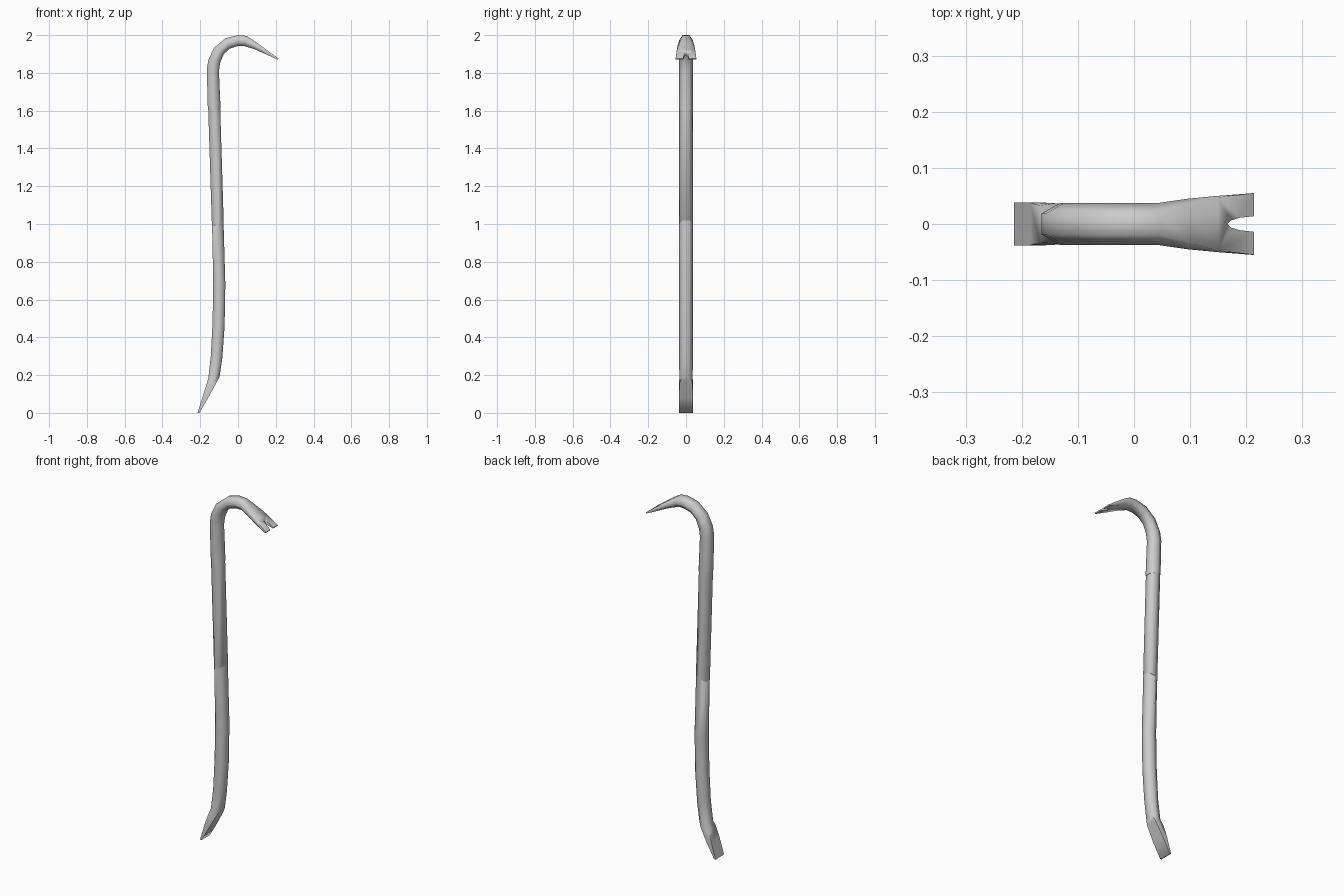
import bpy, bmesh, math

if "Cube" in bpy.data.objects:
    bpy.data.objects.remove(bpy.data.objects["Cube"])

B = 0.037  # half width of the hexagonal bar


def finish(name, bm):
    bmesh.ops.recalc_face_normals(bm, faces=bm.faces)
    me = bpy.data.meshes.new(name)
    bm.to_mesh(me)
    bm.free()
    ob = bpy.data.objects.new(name, me)
    bpy.context.collection.objects.link(ob)
    return ob


def smooth(ob):
    bpy.ops.object.select_all(action='DESELECT')
    bpy.context.view_layer.objects.active = ob
    ob.select_set(True)
    bpy.ops.object.shade_smooth_by_angle(angle=math.radians(75))


def hex_sweep(name, stations):
    """Each station: outer x, z, inner x, z, [half width, flatness]."""
    bm = bmesh.new()
    rings = []
    for s in stations:
        lx, lz, rx, rz = s[:4]
        b, k = s[4:] if len(s) > 4 else (B, 0.5)
        mx, mz = (lx + rx) / 2, (lz + rz) / 2
        pts = [(lx, k * b, lz), (lx, -k * b, lz), (mx, -b, mz),
               (rx, -k * b, rz), (rx, k * b, rz), (mx, b, mz)]
        rings.append([bm.verts.new(p) for p in pts])
    for a, c in zip(rings, rings[1:]):
        for i in range(6):
            j = (i + 1) % 6
            bm.faces.new((a[i], a[j], c[j], c[i]))
    bm.faces.new(rings[0])
    bm.faces.new(rings[-1])
    return finish(name, bm)


# Lower bar with chisel foot
lower_bar = hex_sweep("lower_bar", [
    (-.214, 0, -.204, 0, .038, 1),
    (-.186, .09, -.158, .08, .038, 1),
    (-.167, .15, -.114, .16, .037, .9),
    (-.157, .185, -.098, .19, .035, .6),
    (-.144, .30, -.083, .29),
    (-.135, .47, -.071, .46),
    (-.131, .68, -.067, .68),
    (-.137, .985, -.077, 1.02)])

# Middle grip
grip = hex_sweep("grip", [
    (-.138, .985, -.076, 1.02),
    (-.158, 1.62, -.094, 1.605)])

# Hook with flattened claw
hook = hex_sweep("hook_claw", [
    (-.160, 1.62, -.092, 1.605),
    (-.165, 1.82, -.101, 1.81),
    (-.157, 1.87, -.094, 1.855),
    (-.125, 1.935, -.075, 1.90),
    (-.065, 1.984, -.043, 1.929),
    (0, 2.0, 0, 1.942),
    (.045, 1.996, .035, 1.942),
    (.10, 1.96, .09, 1.924, .045, .75),
    (.15, 1.923, .145, 1.90, .050, .95),
    (.214, 1.876, .211, 1.87, .055, 1)])

# Claw notch cutter
half = [(.172, .006), (.188, .011), (.25, .018)]
outline = [(.166, 0)] + half + [(x, -y) for x, y in reversed(half)]
bm = bmesh.new()
face = bm.faces.new([bm.verts.new((x, y, 1.8)) for x, y in outline])
ext = bmesh.ops.extrude_face_region(bm, geom=[face])
bmesh.ops.translate(bm, vec=(0, 0, .25), verts=[
    v for v in ext["geom"] if isinstance(v, bmesh.types.BMVert)])
cutter = finish("notch_cutter", bm)
cutter.hide_render = True

mod = hook.modifiers.new("notch", 'BOOLEAN')
mod.operation = 'DIFFERENCE'
mod.solver = 'EXACT'
mod.object = cutter
bpy.context.view_layer.objects.active = hook
bpy.ops.object.modifier_apply(modifier=mod.name)
bpy.data.objects.remove(cutter)

for part in (lower_bar, grip, hook):
    smooth(part)
